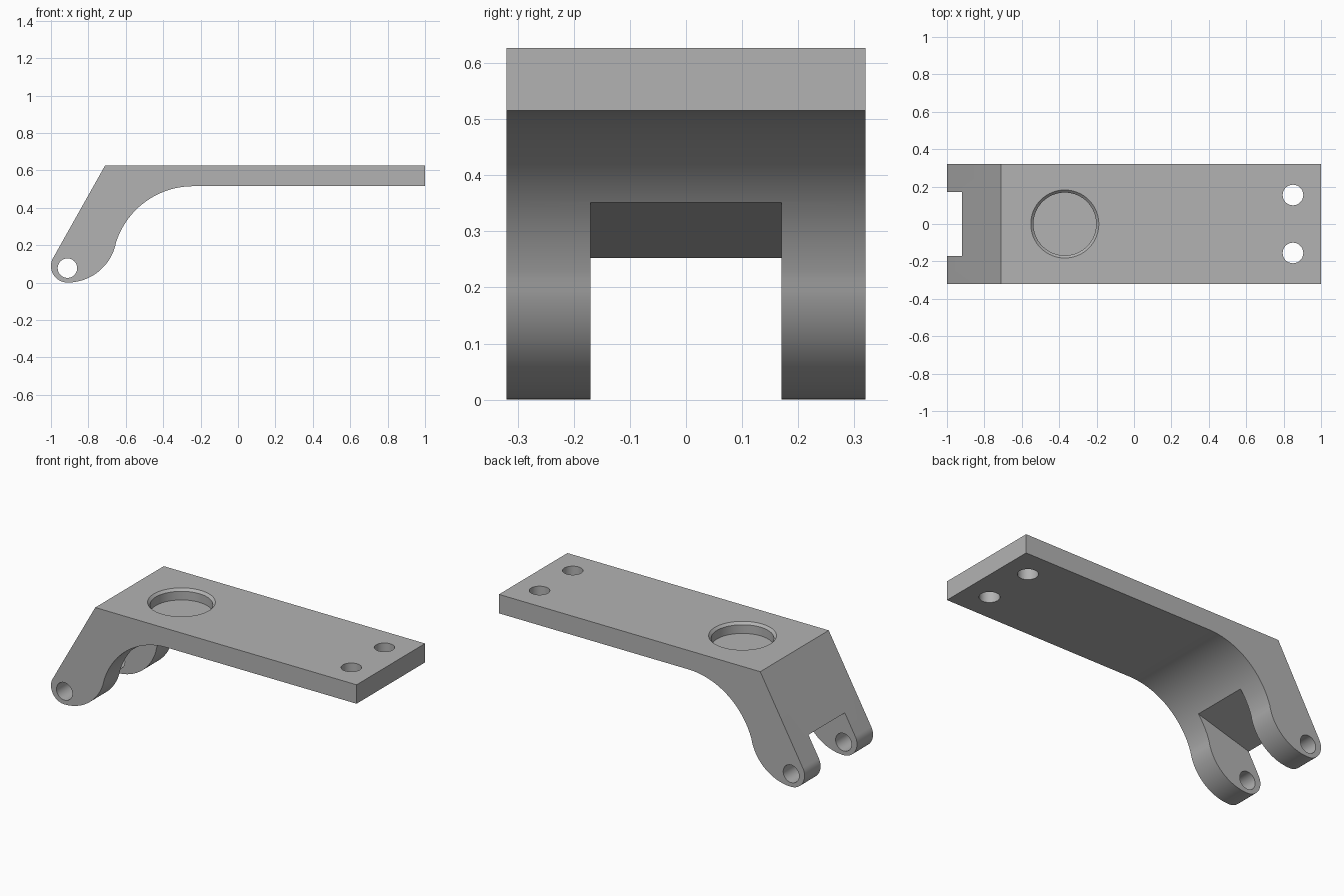
import bpy, bmesh, math
from mathutils import Matrix

if "Cube" in bpy.data.objects:
    bpy.data.objects.remove(bpy.data.objects["Cube"], do_unlink=True)

grey = bpy.data.materials.new("satin grey")
grey.use_nodes = True
COLOR = (0.45, 0.45, 0.45, 1)
grey.diffuse_color = COLOR
grey.node_tree.nodes["Principled BSDF"].inputs["Base Color"].default_value = COLOR

HALF_WIDTH = 0.32
TOP = 0.627


def arc(cx, cz, r, start, end, n):
    """Points along an arc in the XZ plane, angles in degrees."""
    angles = [math.radians(start + (end - start) * i / n) for i in range(n + 1)]
    return [(cx + r * math.cos(a), cz + r * math.sin(a)) for a in angles]


def finish(bm, name):
    bmesh.ops.recalc_face_normals(bm, faces=bm.faces)
    mesh = bpy.data.meshes.new(name)
    bm.to_mesh(mesh)
    bm.free()
    mesh.materials.append(grey)
    obj = bpy.data.objects.new(name, mesh)
    bpy.context.collection.objects.link(obj)
    return obj


def extrude_profile(name, points, half):
    """Side profile extruded symmetrically along y."""
    bm = bmesh.new()
    face = bm.faces.new([bm.verts.new((x, -half, z)) for x, z in points])
    new = bmesh.ops.extrude_face_region(bm, geom=[face])["geom"]
    verts = [v for v in new if isinstance(v, bmesh.types.BMVert)]
    bmesh.ops.translate(bm, verts=verts, vec=(0, 2 * half, 0))
    return finish(bm, name)


def cylinder(name, location, r_low, r_high, depth, axis="Z"):
    bm = bmesh.new()
    turn = Matrix.Rotation(math.pi / 2, 4, "X") if axis == "Y" else Matrix()
    bmesh.ops.create_cone(bm, cap_ends=True, segments=64, radius1=r_low, radius2=r_high,
                          depth=depth, matrix=Matrix.Translation(location) @ turn)
    return finish(bm, name)


def cut(obj, cutter):
    mod = obj.modifiers.new(cutter.name, "BOOLEAN")
    mod.operation, mod.solver, mod.object = "DIFFERENCE", "EXACT", cutter
    bpy.context.view_layer.objects.active = obj
    bpy.ops.object.modifier_apply(modifier=mod.name)
    bpy.data.objects.remove(cutter, do_unlink=True)


# Bracket body: flat plate, concave fillet, convex heel, rounded toe
profile = [(1, TOP), (-0.71, TOP)]
profile += arc(-0.912, 0.088, 0.088, 150, 270, 20)
profile += arc(-0.912, 0.265, 0.265, 270, 344.5, 24)[1:]
profile += arc(-0.24, 0.082, 0.433, 164.5, 90, 32)[1:]
profile += [(1, 0.515)]
bracket = extrude_profile("bracket", profile, HALF_WIDTH)

# Fork slot with a sloping ceiling
cut(bracket, extrude_profile("slot_cutter", [
    (-1.25, -0.1), (-0.4, -0.1), (-0.4, 0.403), (-0.93, 0.25), (-1.25, 0.158)], 0.17))

# Pivot hole through both fork arms
cut(bracket, cylinder("pivot_cutter", (-0.912, 0, 0.077), 0.052, 0.052, 1, "Y"))

# Mounting holes at the free end
for side in (-1, 1):
    cut(bracket, cylinder("mount_cutter", (0.85, side * 0.155, 0.57), 0.055, 0.055, 0.4))

# Blind round pocket with a chamfered rim
cut(bracket, cylinder("pocket_cutter", (-0.37, 0, TOP), 0.168, 0.168, 0.13))
cut(bracket, cylinder("rim_cutter", (-0.37, 0, TOP), 0.168, 0.196, 0.028))

bpy.ops.object.select_all(action="DESELECT")
bracket.select_set(True)
bpy.context.view_layer.objects.active = bracket
bpy.ops.object.shade_smooth_by_angle(angle=math.radians(25))
